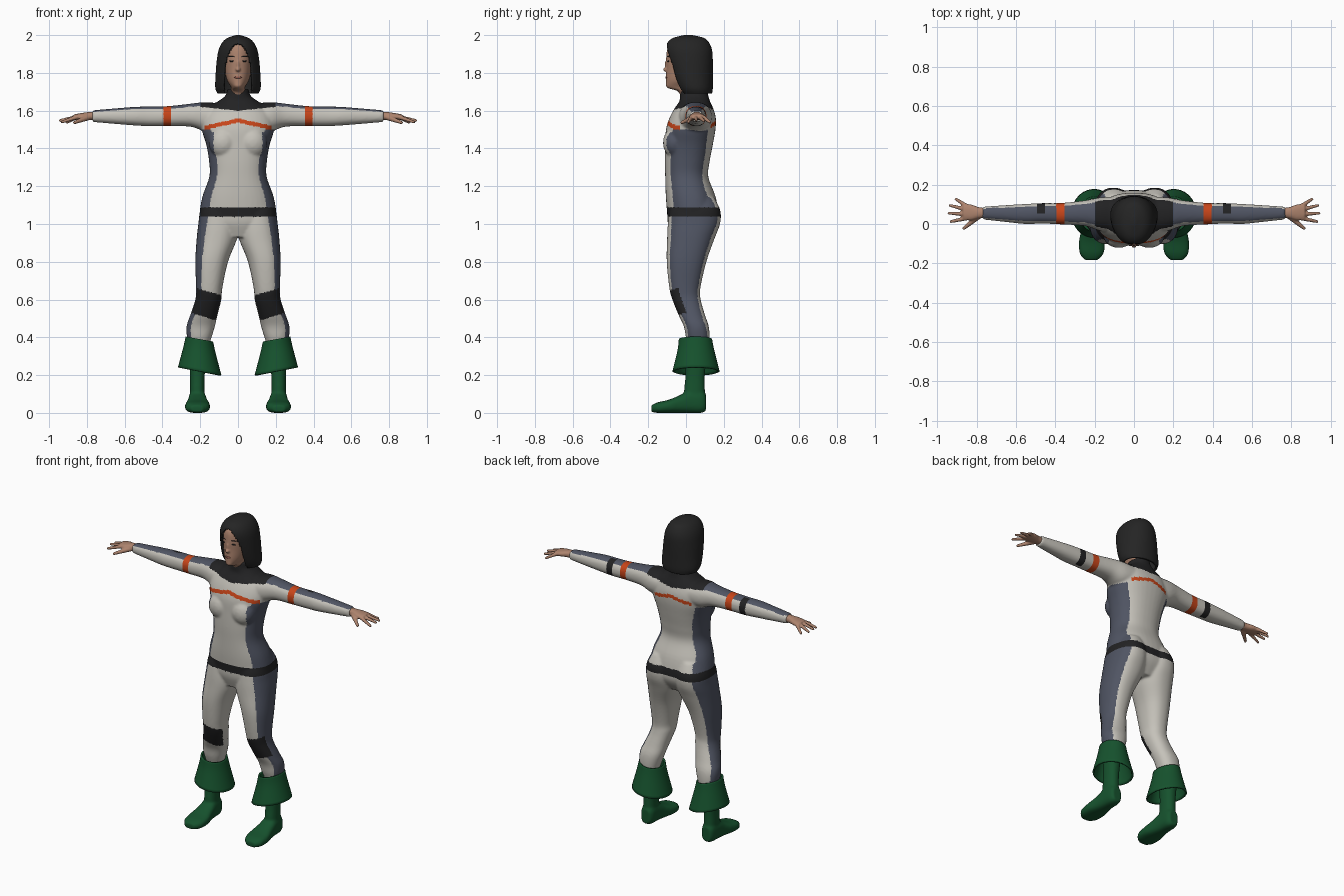
import bpy, bmesh, math
from mathutils import Matrix, Vector

cube = bpy.data.objects.get("Cube")
if cube:
    bpy.data.objects.remove(cube)


def material(name, r, g, b):
    mat = bpy.data.materials.new(name)
    mat.use_nodes = True
    mat.diffuse_color = (r, g, b, 1)
    mat.node_tree.nodes["Principled BSDF"].inputs["Base Color"].default_value = (r, g, b, 1)
    return mat


light = material("light_fabric", .56, .54, .49)
slate = material("slate_fabric", .08, .09, .125)
black = material("black_trim", .016, .016, .017)
orange = material("orange_stripe", .58, .06, .01)
green = material("green_boot", .008, .085, .027)
skin = material("skin", .42, .23, .155)
hair_dark = material("dark_hair", .018, .018, .018)
lip = material("lips", .28, .1, .075)


def spline(rows, steps):
    """Catmull-Rom interpolation between cross-section rows."""
    out, last = [], len(rows) - 1
    for i in range(last):
        a, b, c, d = (rows[min(max(i + k, 0), last)] for k in (-1, 0, 1, 2))
        for s in range(steps):
            t = s / steps
            out.append([q + t * (r - p + t * (2*p - 5*q + 4*r - e + t * (3*(q - r) + e - p))) / 2
                        for p, q, r, e in zip(a, b, c, d)])
    return out + [rows[-1]]


def loft(bm, rows, axis=2, n=40, steps=5, power=.88, caps=True):
    """Rounded sections; a row is the position on the axis and two pairs of limits."""
    u, v = [k for k in range(3) if k != axis]
    rings = []
    for t, u0, u1, v0, v1 in spline(rows, steps):
        ring = []
        for k in range(n):
            ang = 2 * math.pi * k / n
            c, s = math.cos(ang), math.sin(ang)
            co = Vector()
            co[axis] = t
            co[u] = (u0 + u1) / 2 + (u1 - u0) / 2 * math.copysign(abs(c) ** power, c)
            co[v] = (v0 + v1) / 2 + (v1 - v0) / 2 * math.copysign(abs(s) ** power, s)
            ring.append(bm.verts.new(co))
        rings.append(ring)
    faces = [bm.faces.new((a[k], a[(k + 1) % n], b[(k + 1) % n], b[k]))
             for a, b in zip(rings, rings[1:]) for k in range(n)]
    ends = [bm.faces.new(rings[0]), bm.faces.new(rings[-1])]
    bmesh.ops.recalc_face_normals(bm, faces=faces + ends)
    if not caps:
        bmesh.ops.delete(bm, geom=ends, context='FACES_ONLY')


def centred(rows):
    return [(z, -w, w, y0, y1) for z, w, y0, y1 in rows]


def ellipsoid(bm, centre, radii, turn=0):
    m = Matrix.Translation(centre) @ Matrix.Rotation(turn, 4, 'Z') @ Matrix.Diagonal((*radii, 1))
    bmesh.ops.create_uvsphere(bm, u_segments=20, v_segments=12, radius=1, matrix=m)


def finger(bm, start, end, r0, r1):
    start, end = Vector(start), Vector(end)
    d = end - start
    m = Matrix.Translation((start + end) / 2) @ d.to_track_quat('Z', 'Y').to_matrix().to_4x4()
    bmesh.ops.create_cone(bm, cap_ends=True, segments=12, radius1=r0, radius2=r1, depth=d.length, matrix=m)
    ellipsoid(bm, end, (r1, r1, r1))


def mirror(bm):
    copy = bmesh.ops.duplicate(bm, geom=bm.verts[:] + bm.edges[:] + bm.faces[:])["geom"]
    for e in copy:
        if isinstance(e, bmesh.types.BMVert):
            e.co.x *= -1
    bmesh.ops.reverse_faces(bm, faces=[e for e in copy if isinstance(e, bmesh.types.BMFace)])


made = []


def finish(bm, name, mats, voxel=0, thickness=0):
    mesh = bpy.data.meshes.new(name)
    bm.to_mesh(mesh)
    bm.free()
    obj = bpy.data.objects.new(name, mesh)
    bpy.context.collection.objects.link(obj)
    if voxel:  # fuse overlapping parts into one smooth skin
        remesh = obj.modifiers.new("fuse", 'REMESH')
        remesh.mode, remesh.voxel_size = 'VOXEL', voxel
        relax = obj.modifiers.new("relax", 'SMOOTH')
        relax.factor, relax.iterations = .5, 7
        bpy.context.view_layer.update()
        graph = bpy.context.evaluated_depsgraph_get()
        baked = bpy.data.meshes.new_from_object(obj.evaluated_get(graph))
        obj.modifiers.clear()
        obj.data = baked
    if thickness:
        solid = obj.modifiers.new("thickness", 'SOLIDIFY')
        solid.thickness, solid.offset = thickness, -1
    obj.data.materials.clear()
    for mat in mats:
        obj.data.materials.append(mat)
    made.append(obj)
    return obj


# Suit: legs, arms and bust mirrored, then the torso
bm = bmesh.new()
loft(bm, [(.34, .16, .255, .02, .12), (.4, .14, .27, 0, .125), (.46, .122, .272, -.012, .12),
          (.52, .108, .252, -.04, .1), (.6, .088, .226, -.072, .078), (.66, .083, .222, -.088, .076),
          (.8, .053, .226, -.102, .108), (.92, .006, .219, -.1, .15), (1, 0, .21, -.096, .18),
          (1.07, .008, .2, -.085, .182), (1.14, .03, .165, -.05, .15)])
loft(bm, [(.08, -.04, .14, 1.5, 1.635), (.17, -.035, .135, 1.49, 1.645), (.25, -.01, .12, 1.515, 1.637),
          (.37, -.002, .107, 1.518, 1.624), (.47, .002, .106, 1.518, 1.622), (.55, 0, .102, 1.522, 1.62),
          (.65, .01, .096, 1.53, 1.612), (.77, .023, .088, 1.54, 1.602)], axis=0)
ellipsoid(bm, (.078, -.06, 1.43), (.078, .062, .08))
mirror(bm)
loft(bm, centred([(.93, .12, -.07, .12), (1, .195, -.095, .165), (1.06, .203, -.1, .172),
                  (1.15, .187, -.107, .155), (1.25, .152, -.11, .118), (1.33, .153, -.112, .125),
                  (1.42, .168, -.11, .142), (1.5, .192, -.106, .156), (1.56, .19, -.088, .158),
                  (1.61, .165, -.062, .145), (1.65, .105, -.035, .127), (1.68, .066, -.032, .118),
                  (1.715, .056, -.03, .11)]))
LIGHT, SLATE, BLACK, ORANGE = range(4)


def suit_colour(c, n):
    x, y, z = abs(c.x), c.y, c.z
    out = n.x if c.x > 0 else -n.x
    if x < .2 and z > 1.6 + .1 * x or 1.037 < z < 1.088 and x < .3:
        return BLACK
    if z < .8 and n.y < -.25 and .5 < z - .3 * (x - .15) < .64:
        return BLACK  # knee pads
    if .45 < x < .492 and y > .055:
        return BLACK  # elbow patches
    if .355 < x < .395:
        return ORANGE  # arm bands
    if abs(z - 1.548 + .22 * x) < .011 and x < (.2 if y < 0 else .13) and (y < -.03 or y > .08):
        return ORANGE  # chest and back stripe
    if x > .2 and z > 1.5:
        return SLATE if n.z > .72 else LIGHT
    return SLATE if out > .6 and x > .1 and z < 1.5 else LIGHT


suit = finish(bm, "suit", [light, slate, black, orange], voxel=.007)
for face in suit.data.polygons:
    face.material_index = suit_colour(face.center, face.normal)

# Hands
bm = bmesh.new()
loft(bm, [(.74, .032, .08, 1.548, 1.596), (.79, .028, .086, 1.55, 1.593), (.83, .018, .1, 1.55, 1.587),
          (.87, .022, .102, 1.55, 1.58)], axis=0, n=24)
for y, tip in ((.03, (.932, .012, 1.54)), (.05, (.942, .055, 1.548)),
               (.072, (.936, .095, 1.545)), (.09, (.906, .127, 1.538))):
    finger(bm, (.85, y, 1.567), tip, .012, .008)
finger(bm, (.79, .04, 1.565), (.865, -.022, 1.537), .016, .009)
mirror(bm)
finish(bm, "hands", [skin], voxel=.0045)

# Boots and flared cuffs
bm = bmesh.new()
loft(bm, [(.05, .175, .255, -.01, .1), (.12, .177, .254, -.01, .1), (.2, .176, .254, -.003, .1),
          (.36, .165, .262, 0, .115)])
loft(bm, [(.105, .185, .245, .01, .1), (.08, .173, .257, 0, .12), (.02, .168, .262, 0, .12),
          (-.03, .16, .268, 0, .095), (-.09, .148, .28, 0, .07), (-.15, .155, .276, 0, .056),
          (-.184, .185, .25, .005, .04)], axis=1, power=.75)
mirror(bm)
finish(bm, "boots", [green], voxel=.007)

bm = bmesh.new()
loft(bm, [(.39, .132, .277, -.038, .138), (.33, .118, .29, -.045, .15), (.22, .088, .318, -.072, .178)],
     power=1, caps=False)
for v in bm.verts:
    v.co.z += .18 * (v.co.x - .2)
mirror(bm)
finish(bm, "boot_cuffs", [green], thickness=.01)

# Head with neck, nose and chin
bm = bmesh.new()
loft(bm, centred([(1.64, .045, -.02, .09), (1.7, .042, -.04, .085), (1.722, .036, -.1, .075),
                  (1.76, .058, -.106, .08), (1.82, .071, -.104, .095), (1.88, .076, -.105, .11),
                  (1.94, .07, -.094, .1), (1.975, .035, -.05, .07)]), power=1)
ellipsoid(bm, (0, -.107, 1.818), (.014, .016, .011))
ellipsoid(bm, (0, -.1, 1.842), (.008, .013, .03))
ellipsoid(bm, (0, -.093, 1.735), (.022, .014, .014))
finish(bm, "head", [skin], voxel=.005)

# Painted face details
bm = bmesh.new()
ellipsoid(bm, (.032, -.0945, 1.862), (.014, .004, .0045), .25)
ellipsoid(bm, (.034, -.0945, 1.886), (.018, .004, .003), .28)
mirror(bm)
finish(bm, "eyes_and_brows", [hair_dark])
bm = bmesh.new()
ellipsoid(bm, (0, -.104, 1.776), (.021, .0048, .006))
finish(bm, "lips", [lip])

# Bobbed hair with an arched face opening
bm = bmesh.new()
loft(bm, centred([(1.69, .108, -.03, .138), (1.72, .12, -.05, .142), (1.78, .119, -.076, .142),
                  (1.86, .113, -.098, .142), (1.92, .103, -.108, .138), (1.96, .084, -.098, .122),
                  (1.985, .056, -.068, .095), (2, .012, -.01, .035)]), n=96, steps=9, power=.95)


def in_opening(c):
    rise = max(0, (c.z - 1.77) / .185)
    return c.y < 0 and rise < 1 and abs(c.x) < .076 * math.sqrt(1 - rise ** 2)


bm.faces.ensure_lookup_table()
opening = [f for f in bm.faces if in_opening(f.calc_center_median()) or
           len(f.verts) > 4 and f.normal.z < 0]
bmesh.ops.delete(bm, geom=opening, context='FACES')
finish(bm, "hair", [hair_dark], thickness=.012)

# Smooth shading, keeping hard rims
bpy.ops.object.select_all(action='DESELECT')
for obj in made:
    obj.select_set(True)
bpy.context.view_layer.objects.active = made[0]
bpy.ops.object.shade_smooth_by_angle(angle=math.radians(50))
